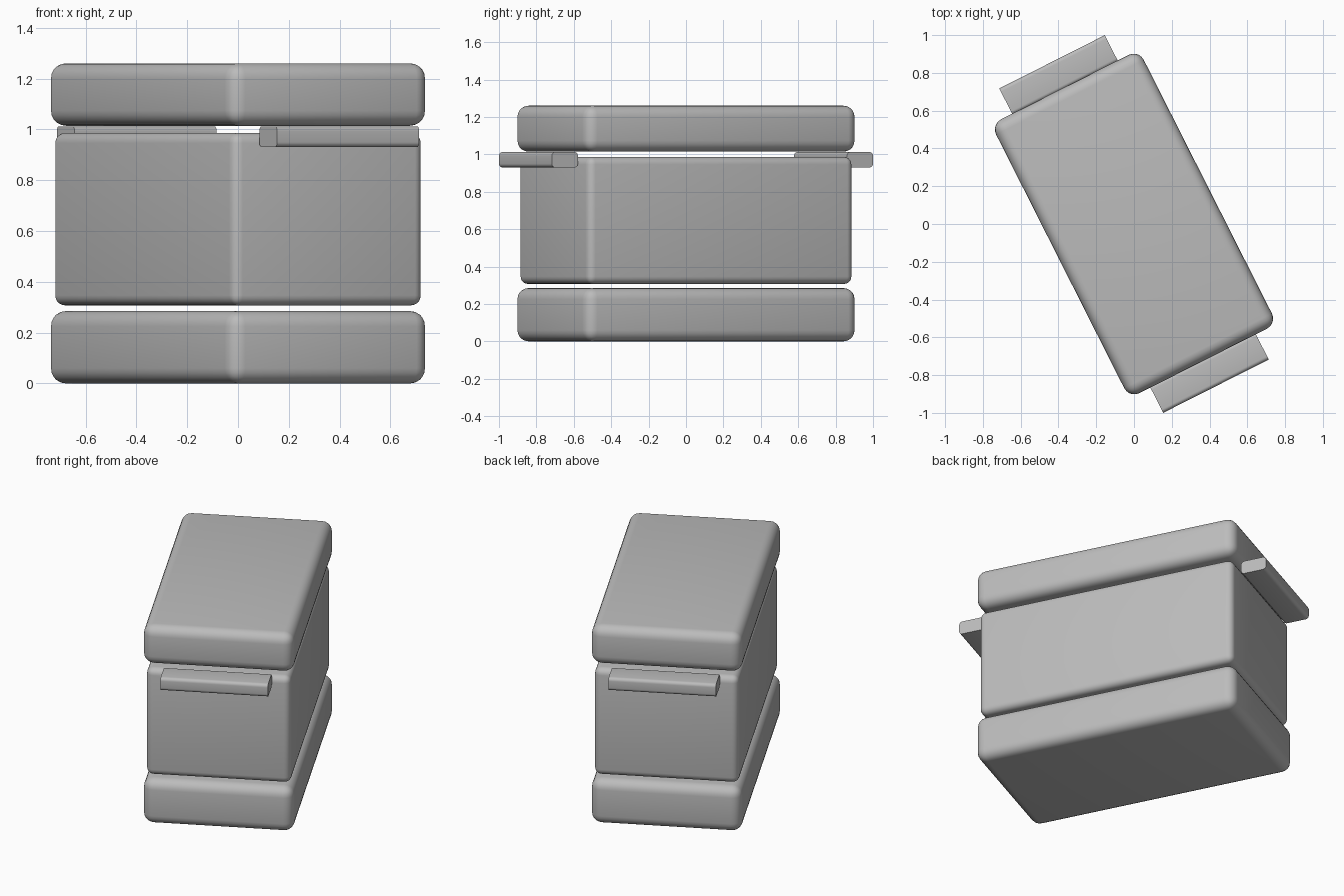
import bpy, bmesh, math
from mathutils import Matrix

cube = bpy.data.objects.get("Cube")
if cube:
    bpy.data.objects.remove(cube, do_unlink=True)

TURN = Matrix.Rotation(math.radians(26.8), 4, 'Z')

grey = bpy.data.materials.new("plain_grey")
grey.use_nodes = True
colour = (0.5, 0.5, 0.5, 1)
grey.diffuse_color = colour
grey.node_tree.nodes["Principled BSDF"].inputs["Base Color"].default_value = colour


def rounded_box(name, half_x, half_y, z0, z1, radius, y=0, only_long_edges=False):
    """Box with rounded edges, turned with the whole model about z."""
    bm = bmesh.new()
    bmesh.ops.create_cube(bm, size=1)
    bmesh.ops.scale(bm, vec=(2 * half_x, 2 * half_y, z1 - z0), verts=bm.verts)
    edges = [e for e in bm.edges if not only_long_edges
             or abs(e.verts[0].co.x - e.verts[1].co.x) > half_x]
    bmesh.ops.bevel(bm, geom=edges, offset=radius, segments=5, profile=0.5,
                    affect='EDGES', clamp_overlap=True)
    mesh = bpy.data.meshes.new(name)
    bm.to_mesh(mesh)
    bm.free()
    mesh.materials.append(grey)
    obj = bpy.data.objects.new(name, mesh)
    bpy.context.collection.objects.link(obj)
    obj.matrix_world = TURN @ Matrix.Translation((0, y, (z0 + z1) / 2))
    bpy.ops.object.select_all(action='DESELECT')
    obj.select_set(True)
    bpy.context.view_layer.objects.active = obj
    bpy.ops.object.shade_smooth_by_angle(angle=math.radians(35))
    return obj


# Stacked case: base, body and lid with narrow gaps
rounded_box("base", 0.438, 0.812, 0, 0.285, 0.06)
rounded_box("body", 0.42, 0.794, 0.307, 0.986, 0.04)
rounded_box("lid", 0.438, 0.812, 1.014, 1.26, 0.06)

# Grip bars at both short ends
for name, side in (("front_handle", -1), ("back_handle", 1)):
    rounded_box(name, 0.313, 0.078, 0.93, 1.012, 0.02, side * 0.884, True)
